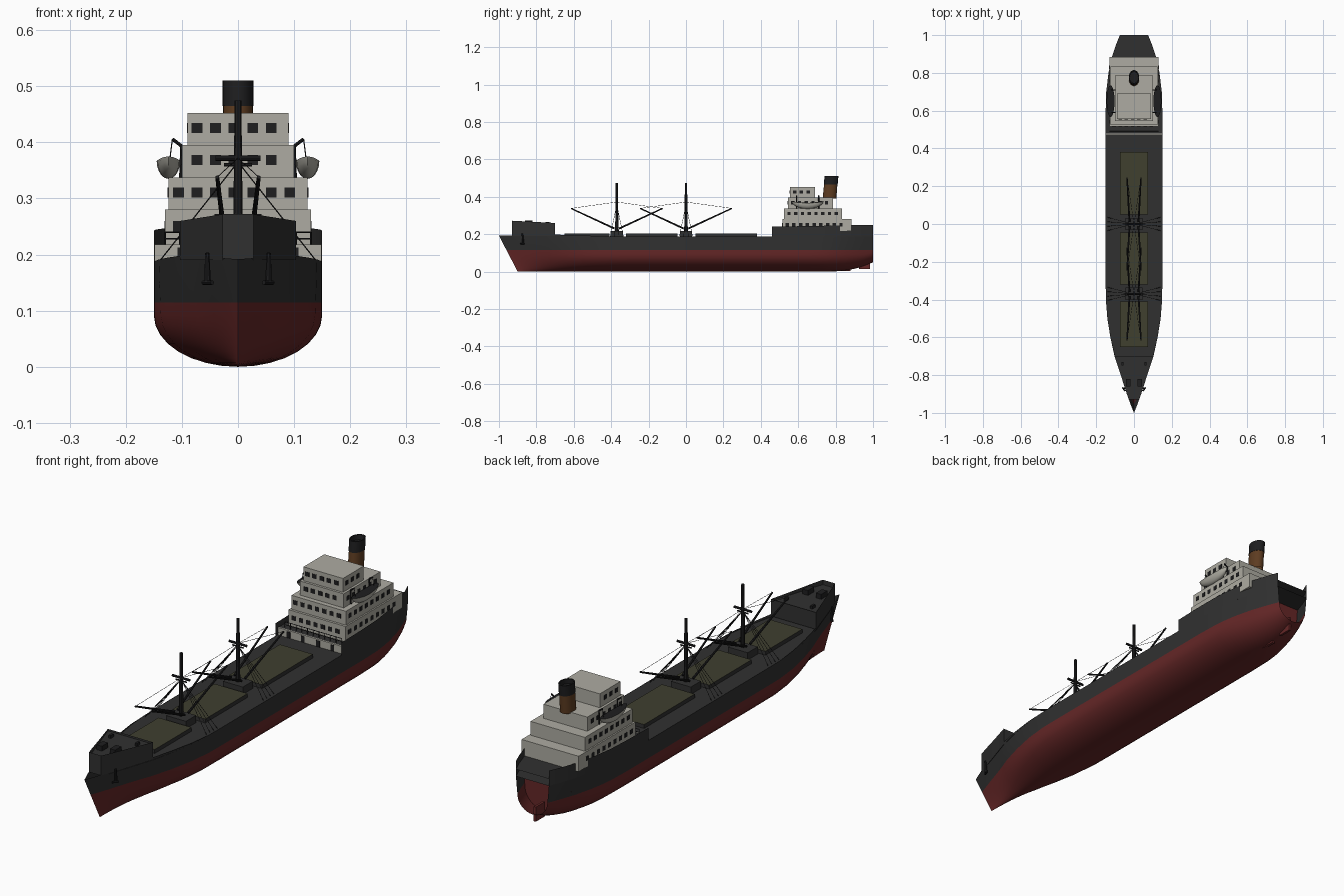
import bpy, bmesh, math
from mathutils import Vector

if "Cube" in bpy.data.objects:
    bpy.data.objects.remove(bpy.data.objects["Cube"])


def material(name, r, g, b):
    m = bpy.data.materials.new(name)
    m.use_nodes = True
    m.diffuse_color = (r, g, b, 1)
    m.node_tree.nodes["Principled BSDF"].inputs["Base Color"].default_value = (r, g, b, 1)
    return m


DARK = material("dark_grey_paint", .03, .03, .03)
RED = material("red_hull_paint", .13, .02, .02)
WHITE = material("off_white_paint", .42, .41, .36)
OLIVE = material("olive_canvas", .05, .05, .028)
BROWN = material("brown_funnel", .11, .045, .015)
BLACK = material("black_fittings", .013, .013, .014)


def finish(name, bm, mats, rule=None, smooth=False):
    bmesh.ops.recalc_face_normals(bm, faces=bm.faces)
    for f in bm.faces:
        f.smooth = smooth
        if rule:
            f.material_index = int(rule(f))
    me = bpy.data.meshes.new(name)
    bm.to_mesh(me)
    bm.free()
    for m in mats:
        me.materials.append(m)
    ob = bpy.data.objects.new(name, me)
    bpy.context.scene.collection.objects.link(ob)
    if smooth:
        bpy.ops.object.select_all(action='DESELECT')
        ob.select_set(True)
        bpy.context.view_layer.objects.active = ob
        bpy.ops.object.shade_smooth_by_angle(angle=math.radians(35))
    return ob


def sheet(name, rows, mats, rule=None, smooth=False, wrap=False, cap=False):
    """Skin a surface through rows of points."""
    bm = bmesh.new()
    vs = [[bm.verts.new(p) for p in row] for row in rows]
    n = len(vs[0])
    for a, b in zip(vs, vs[1:]):
        for i in range(n if wrap else n - 1):
            j = (i + 1) % n
            bm.faces.new((a[i], a[j], b[j], b[i]))
    if cap:
        bm.faces.new(vs[-1])
    bmesh.ops.remove_doubles(bm, verts=bm.verts, dist=1e-5)
    return finish(name, bm, mats, rule, smooth)


def add_box(bm, x0, x1, y0, y1, z0, z1):
    vs = bmesh.ops.create_cube(bm, size=1)["verts"]
    for v in vs:
        v.co = Vector(((x0 + x1) / 2 + v.co.x * (x1 - x0),
                       (y0 + y1) / 2 + v.co.y * (y1 - y0),
                       (z0 + z1) / 2 + v.co.z * (z1 - z0)))


def box(name, dims, mats, rule=None):
    bm = bmesh.new()
    add_box(bm, *dims)
    return finish(name, bm, mats, rule)


def rods(name, segs, mat, sides=8):
    """Round bars given as (start, end, start radius, end radius)."""
    bm = bmesh.new()
    for a, b, r0, r1 in segs:
        a, b = Vector(a), Vector(b)
        q = (b - a).to_track_quat('Z', 'Y')
        vs = bmesh.ops.create_cone(bm, cap_ends=True, segments=sides, radius1=r0,
                                   radius2=r1, depth=(b - a).length)["verts"]
        for v in vs:
            v.co = q @ v.co + (a + b) / 2
    return finish(name, bm, [mat], smooth=sides > 6)


# Hull shape: half breadth, keel height and sheer along the length
PLAN = [(-1, 0), (-.95, .02), (-.9, .038), (-.8, .07), (-.7, .103), (-.6, .125), (-.5, .141),
        (-.4, .149), (-.3, .15), (.6, .15), (.7, .147), (.8, .135), (.88, .118), (.95, .095), (1, .075)]
KEEL = [(-1, 0), (.78, 0), (.86, .006), (.93, .022), (1, .05)]
SHEER = [(-1, .192), (-.7, .198), (-.4, .188), (1, .188)]


def lerp(table, y):
    for (a, p), (b, q) in zip(table, table[1:]):
        if y <= b:
            return p + (q - p) * (y - a) / (b - a)
    return table[-1][1]


def width(y):
    return lerp(PLAN, y)


def stations(y0, y1):
    return [y0] + [p[0] for p in PLAN if y0 < p[0] < y1] + [y1]


def section(y):
    b, z0, top = width(y), lerp(KEEL, y), lerp(SHEER, y)
    zc = max(.092, z0 + .055)
    pts = [(math.sin(i * math.pi / 16), zc - (zc - z0) * math.cos(i * math.pi / 16)) for i in range(9)]
    pts += [(1, .115), (1, .15), (1, top)]
    k = max(.4, min(1, .4 + (y + 1) * 1.1))
    if y > .75:
        k = 1 - (y - .75)
    rake = max(0, -.6 - y) / .4 * .1
    half = [(b * s * (k + (1 - k) * min(1, z / .18)), y + rake * (1 - z / top), z) for s, z in pts]
    return [(-x, v, z) for x, v, z in half[:0:-1]] + half


ys = sorted(set(stations(-1, 1) + [-.98, -.85, -.75, -.65, -.55, 0, .3, .65, .75, .84, .92, .98]))
sheet("hull", [section(y) for y in ys], [DARK, RED],
      lambda f: f.calc_center_median().z < .115, smooth=True)
end = section(.9)
sheet("stern_bulkhead", [[(x, .9, z) for x, _, z in end], [(0, .9, z) for _, _, z in end]], [RED])


def deck(name, y0, y1, z):
    sheet(name, [[(-width(y), y, z), (width(y), y, z)] for y in stations(y0, y1)], [DARK])


def bulwark(name, y0, y1, z0, top0, top1):
    for s, side in ((1, "left"), (-1, "right")):
        sheet(f"{name}_{side}", [[(s * width(y), y, z0),
              (s * width(y), y, top0 + (top1 - top0) * (y - y0) / (y1 - y0))]
              for y in stations(y0, y1)], [DARK], smooth=True)


deck("main_deck", -.9, 1, .187)
deck("poop_deck", .475, 1, .216)
bulwark("poop_bulwark", .46, 1, .187, .24, .25)
box("poop_front_wall", (-.149, .149, .472, .478, .187, .218), [WHITE])
bm = bmesh.new()
for x in (-.1, -.035, .035, .1):
    add_box(bm, x - .008, x + .008, .47, .473, .188, .213)
finish("poop_doors", bm, [BLACK])

# Forecastle with raised bulwark
bulwark("forecastle_side", -.93, -.7, .19, .272, .26)
deck("forecastle_deck", -.93, -.7, .252)
for name, y, z in (("forecastle_front", -.93, .272), ("forecastle_back", -.7, .26)):
    w = width(y)
    sheet(name, [[(-w, y, .19), (w, y, .19)], [(-w, y, z), (w, y, z)]], [DARK])
bm = bmesh.new()
for s in (1, -1):
    add_box(bm, s * .03 - .012, s * .03 + .012, -.86, -.82, .252, .272)
    add_box(bm, s * .06 - .005, s * .06 + .005, -.75, -.73, .252, .264)
finish("anchor_winches", bm, [BLACK])
rods("anchors", [((s * .055, -.875, .203), (s * .054, -.87, .147), .004, .006) for s in (1, -1)]
     + [((s * .046, -.885, .15), (s * .062, -.865, .15), .004, .004) for s in (1, -1)], BLACK)

# Cargo hatches: canvas tops on dark coamings
for i, (a, b) in enumerate(((-.65, -.41), (-.32, -.045), (.05, .38))):
    box(f"cargo_hatch_{i + 1}", (-.075, .075, a, b, .186, .203), [DARK, OLIVE],
        lambda f: f.normal.z > .5)

# Masts, booms and rigging
for n, y in (("fore", -.37), ("main", 0)):
    box(n + "_winch_house", (-.045, .045, y - .033, y + .033, .186, .217), [DARK])
    rods(n + "_mast", [((0, y, .2), (0, y, .475), .009, .006),
                       ((-.04, y, .372), (.04, y, .372), .005, .005),
                       ((-.025, y, .36), (.025, y, .36), .003, .003)], BLACK)
    booms, ropes = [], []
    for s in (1, -1):
        for d in (1, -1):
            tip = (s * .037, y + d * .245, .338)
            booms.append(((s * .024, y + d * .012, .23), tip, .005, .0035))
            ropes.append(((0, y, .372), tip, .0009, .0009))
        for d in (-.035, -.012, .012, .035):
            ropes.append(((s * .004, y, .36), (s * .14, y + d, .188), .0011, .0011))
    rods(n + "_booms", booms, BLACK)
    rods(n + "_rigging", ropes, BLACK, sides=4)

# Deckhouse tiers: half width, front, back, bottom, top, front windows
TIERS = [(.13, .515, .885, .216, .28, 7), (.124, .525, .835, .28, .337, 7),
         (.1, .545, .785, .337, .395, 5), (.09, .555, .69, .395, .452, 5)]
panes = bmesh.new()
for i, (w, y0, y1, z0, z1, n) in enumerate(TIERS):
    box(f"deckhouse_tier_{i + 1}", (-w, w, y0, y1, z0, z1), [WHITE])
    zc = z0 + (z1 - z0) * .54
    for j in range(n):
        x = (j - (n - 1) / 2) * .033 - .007
        add_box(panes, x - .0095, x + .0095, y0 - .001, y0 + .002, zc - .009, zc + .009)
    count = int((y1 - y0 - .02) / .036)
    for j in range(count):
        y = y0 + .026 + j * .036
        for s in (1, -1):
            x = s * w
            add_box(panes, x - .0012, x + .0012, y - .009, y + .009, zc - .009, zc + .009)
finish("deckhouse_windows", panes, [BLACK])

# Front rail of the poop deck
rails = [((-.13, .49, z), (.13, .49, z), .0015, .0015) for z in (.228, .24)]
rails += [((x * .026, .49, .216), (x * .026, .49, .24), .0015, .0015) for x in range(-5, 6)]
rods("poop_rail", rails, BLACK, sides=4)

# Funnel, raked aft, with a black top band
rows = []
for z, r in ((.39, .027), (.465, .0265), (.4651, .0275), (.51, .0275), (.51, .023), (.49, .023)):
    cy = .767 + (z - .39) * .09
    rows.append([(r * math.cos(t * math.pi / 12), cy + 1.35 * r * math.sin(t * math.pi / 12), z)
                 for t in range(24)])
sheet("funnel", rows, [BROWN, BLACK], lambda f: f.calc_center_median().z > .465,
      smooth=True, wrap=True, cap=True)

# Lifeboats and davits
for s, side in ((1, "left"), (-1, "right")):
    bm = bmesh.new()
    bmesh.ops.create_uvsphere(bm, u_segments=16, v_segments=10, radius=1)
    bmesh.ops.delete(bm, geom=[v for v in bm.verts if v.co.z > .01], context='VERTS')
    bm.faces.new(sorted([v for v in bm.verts if v.is_boundary],
                        key=lambda v: math.atan2(v.co.y, v.co.x)))
    for v in bm.verts:
        v.co = Vector((s * .124 + v.co.x * .021, .65 + v.co.y * .085,
                       .367 + v.co.z * .032 + .008 * v.co.y ** 2))
    finish("lifeboat_" + side, bm, [WHITE, BLACK], lambda f: len(f.verts) > 4, smooth=True)
    bars = []
    for y in (.59, .71):
        bars += [((s * .102, y, .337), (s * .1, y, .394), .003, .003),
                 ((s * .1, y, .393), (s * .117, y, .406), .003, .003),
                 ((s * .117, y, .406), (s * .122, y, .366), .001, .001)]
    rods("davits_" + side, bars, BLACK)

# Rudder and skeg
box("rudder", (-.005, .005, .925, .985, .015, .075), [RED])
box("skeg", (-.006, .006, .82, .88, .002, .03), [RED])
rods("propeller_shaft", [((0, .87, .028), (0, .92, .028), .008, .006)], RED)
